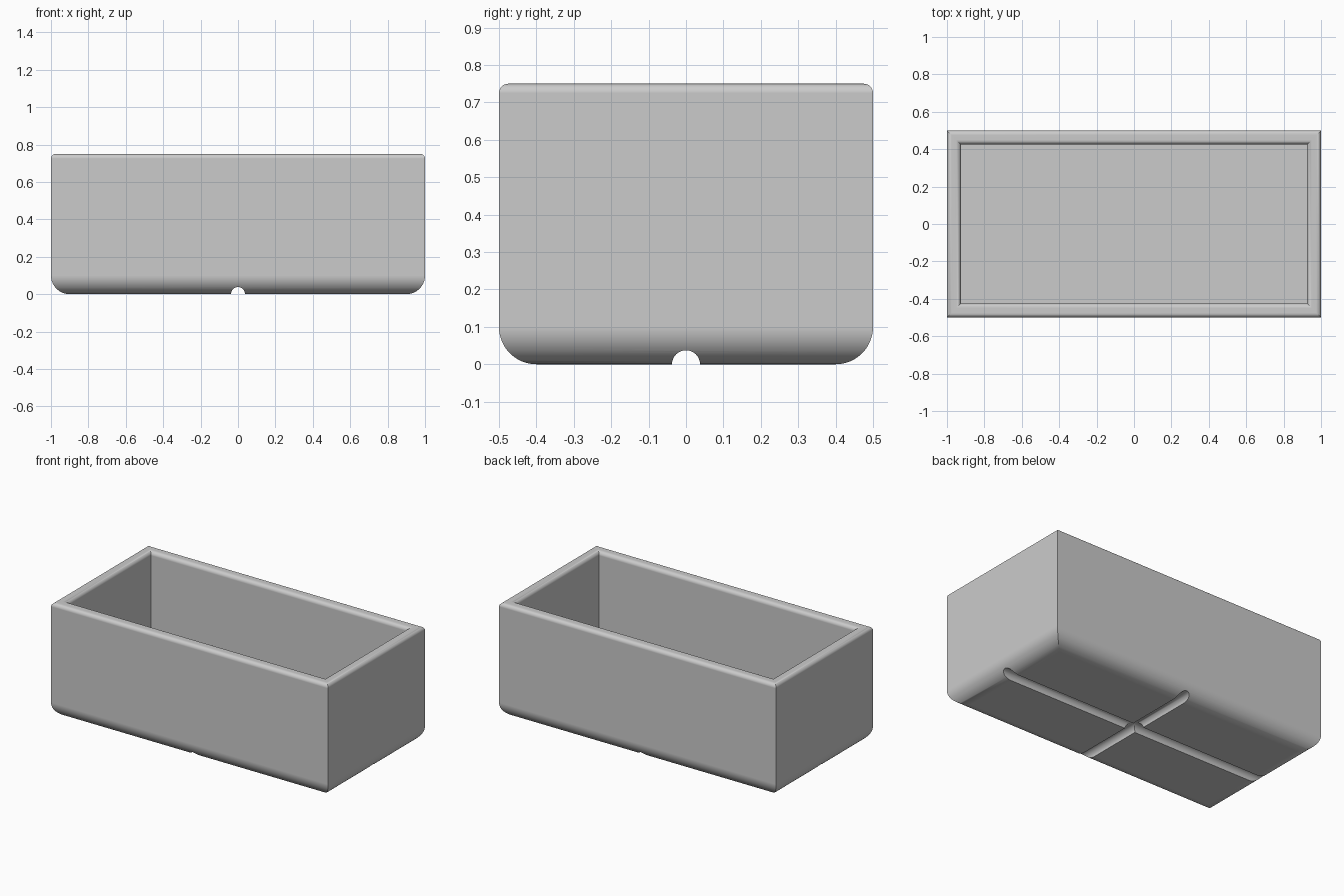
import bpy, bmesh, math

cube = bpy.data.objects.get("Cube")
if cube:
    bpy.data.objects.remove(cube, do_unlink=True)

HALF_X, HALF_Y, HEIGHT = 1.0, 0.5, 0.75
WALL, FLOOR = 0.075, 0.075
BASE_R, RIM_R, GROOVE_R = 0.1, 0.025, 0.0375

grey = bpy.data.materials.new("light grey")
grey.use_nodes = True
grey.diffuse_color = (0.6, 0.6, 0.6, 1)
grey.node_tree.nodes["Principled BSDF"].inputs["Base Color"].default_value = (0.6, 0.6, 0.6, 1)


def arc(cx, cz, r, start, end, steps):
    """Points of a rounded edge as (inset, height)."""
    angles = [math.radians(start + (end - start) * i / steps) for i in range(steps + 1)]
    return [(cx + r * math.cos(a), cz + r * math.sin(a)) for a in angles]


# Wall profile: rounded base edge, outer wall, rounded rim, inner wall
profile = arc(BASE_R, BASE_R, BASE_R, 270, 180, 16)
profile += arc(RIM_R, HEIGHT - RIM_R, RIM_R, 180, 90, 8)
profile += arc(WALL - RIM_R, HEIGHT - RIM_R, RIM_R, 90, 0, 8)
profile.append((WALL, FLOOR))

# Planter body: mitred rectangular rings along the profile
bm = bmesh.new()
rings = []
for inset, z in profile:
    x, y = HALF_X - inset, HALF_Y - inset
    rings.append([bm.verts.new((sx * x, sy * y, z))
                  for sx, sy in ((-1, -1), (1, -1), (1, 1), (-1, 1))])
for low, high in zip(rings, rings[1:]):
    for i in range(4):
        j = (i + 1) % 4
        bm.faces.new((low[i], low[j], high[j], high[i]))
bm.faces.new(rings[0][::-1])
bm.faces.new(rings[-1])
bmesh.ops.recalc_face_normals(bm, faces=bm.faces)
mesh = bpy.data.meshes.new("planter_body")
bm.to_mesh(mesh)
bm.free()
mesh.materials.append(grey)
body = bpy.data.objects.new("planter_body", mesh)
bpy.context.collection.objects.link(body)

# Crossed drainage grooves under the base
cutters = []
for name, rotation in (("groove_cutter_long", (0, math.pi / 2, 0)),
                       ("groove_cutter_short", (math.pi / 2, 0, 0))):
    bpy.ops.mesh.primitive_cylinder_add(vertices=32, radius=GROOVE_R, depth=2.4,
                                        rotation=rotation)
    cutter = bpy.context.object
    cutter.name = name
    cutter.hide_render = True
    cutter.data.materials.append(grey)
    cutters.append(cutter)
    cut = body.modifiers.new(name, 'BOOLEAN')
    cut.operation = 'DIFFERENCE'
    cut.solver = 'EXACT'
    cut.object = cutter

bpy.ops.object.select_all(action='DESELECT')
body.select_set(True)
bpy.context.view_layer.objects.active = body
for cutter in cutters:
    bpy.ops.object.modifier_apply(modifier=cutter.name)
for cutter in cutters:
    bpy.data.objects.remove(cutter, do_unlink=True)

# Smooth rounded edges, crisp corners, flat large faces
bpy.ops.object.shade_smooth_by_angle(angle=math.radians(30))
weighted = body.modifiers.new("flat_face_normals", 'WEIGHTED_NORMAL')
weighted.keep_sharp = True
